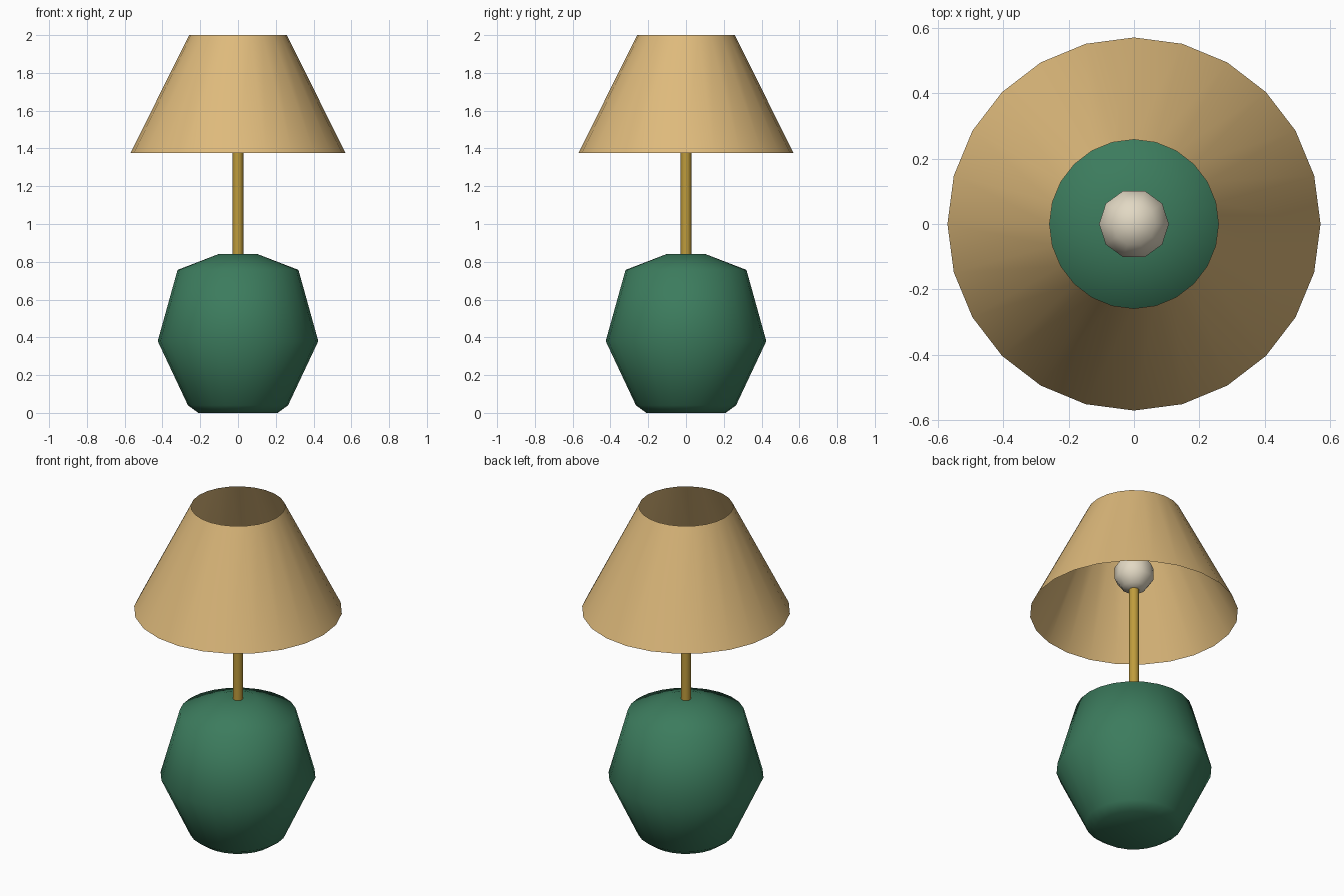
import bpy, bmesh, math

if "Cube" in bpy.data.objects:
    bpy.data.objects.remove(bpy.data.objects["Cube"])


def material(name, rgb):
    m = bpy.data.materials.new(name)
    m.diffuse_color = (*rgb, 1)
    m.use_nodes = True
    m.node_tree.nodes["Principled BSDF"].inputs["Base Color"].default_value = m.diffuse_color
    return m


def lathe(name, profile, sides, mat, cap_start=False, cap_end=False):
    """Revolve (radius, z) points around z; radius 0 makes a pole."""
    bm = bmesh.new()
    rings = []
    for r, z in profile:
        if r == 0:
            rings.append([bm.verts.new((0, 0, z))] * sides)
        else:
            rings.append([bm.verts.new((r * math.cos(a), r * math.sin(a), z))
                          for a in (math.tau * i / sides for i in range(sides))])
    for low, high in zip(rings, rings[1:]):
        for i in range(sides):
            j = (i + 1) % sides
            quad = dict.fromkeys((low[i], low[j], high[j], high[i]))
            bm.faces.new(list(quad)).smooth = True
    if cap_start:
        bm.faces.new(rings[0][::-1])
    if cap_end:
        bm.faces.new(rings[-1])
    me = bpy.data.meshes.new(name)
    bm.to_mesh(me)
    bm.free()
    me.materials.append(mat)
    # keep the cap rims crisp
    me.set_sharp_from_angle(angle=math.radians(60))
    ob = bpy.data.objects.new(name, me)
    bpy.context.collection.objects.link(ob)
    return ob


green = material("green_ceramic", (0.045, 0.20, 0.11))
brass = material("brass", (0.52, 0.33, 0.045))
tan = material("tan_fabric", (0.73, 0.49, 0.20))
cream = material("cream_glass", (0.76, 0.69, 0.55))

# Ceramic body
lathe("base", [(0.21, 0), (0.265, 0.04), (0.425, 0.38), (0.32, 0.757), (0.105, 0.84)],
      24, green, cap_start=True, cap_end=True)

# Stem
lathe("stem", [(0.028, 0.82), (0.028, 1.54)], 12, brass, cap_start=True, cap_end=True)

# Bulb: coarse ten-sided sphere
R, ZC = 0.112, 1.62
lathe("bulb", [(0 if k in (0, 5) else R * math.sin(math.pi * k / 5),
                ZC - R * math.cos(math.pi * k / 5)) for k in range(6)], 10, cream)

# Open conical shade
lathe("lampshade", [(0.57, 1.375), (0.258, 2.0)], 24, tan)
